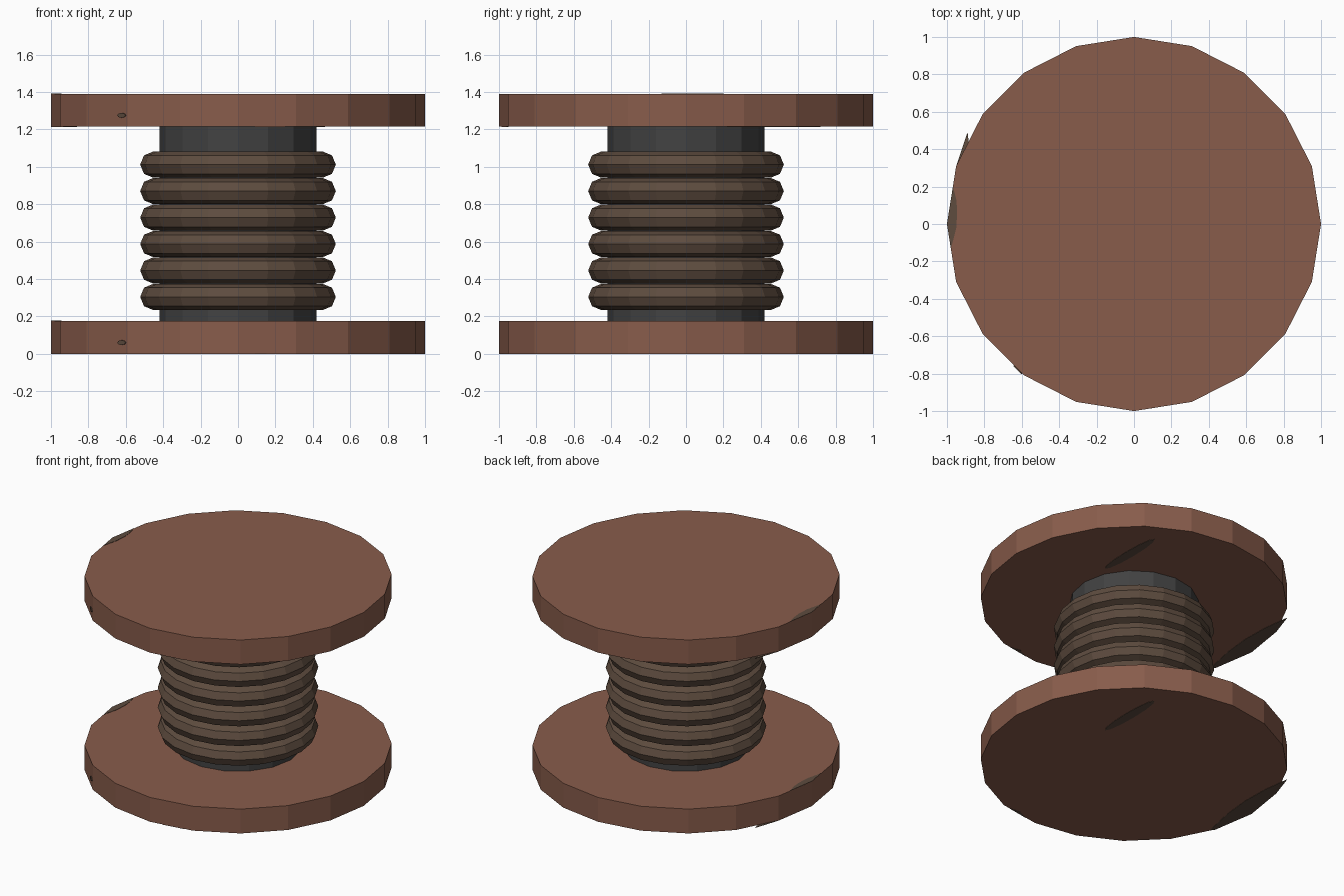
import bpy, bmesh, math

if "Cube" in bpy.data.objects:
    bpy.data.objects.remove(bpy.data.objects["Cube"])

def srgb(*c):
    return [((v / 255 + 0.055) / 1.055) ** 2.4 for v in c] + [1.0]

def material(name, *c):
    m = bpy.data.materials.new(name)
    m.diffuse_color = srgb(*c)
    m.use_nodes = True
    m.node_tree.nodes["Principled BSDF"].inputs["Base Color"].default_value = m.diffuse_color
    return m

WOOD = material("reddish_brown", 136, 92, 75)
CORE = material("charcoal", 66, 66, 66)
CABLE = material("dark_brown", 94, 76, 63)

def finish(bm, name, mat):
    bmesh.ops.recalc_face_normals(bm, faces=bm.faces)
    me = bpy.data.meshes.new(name)
    bm.to_mesh(me)
    bm.free()
    ob = bpy.data.objects.new(name, me)
    bpy.context.collection.objects.link(ob)
    me.materials.append(mat)
    return ob

def cyl(name, r, sides, z0, z1, mat):
    bm = bmesh.new()
    ring = [bm.verts.new((r * math.cos(2 * math.pi * i / sides),
                          r * math.sin(2 * math.pi * i / sides), z0)) for i in range(sides)]
    f = bm.faces.new(ring)
    top = bmesh.ops.extrude_face_region(bm, geom=[f])["geom"]
    bmesh.ops.translate(bm, verts=[v for v in top if isinstance(v, bmesh.types.BMVert)],
                        vec=(0, 0, z1 - z0))
    # extruding can leave the start cap in place or remove it; keep the solid closed
    bmesh.ops.holes_fill(bm, edges=[e for e in bm.edges if e.is_boundary], sides=0)
    return finish(bm, name, mat)

def torus(name, major, minor, n, k, z, mat):
    bm = bmesh.new()
    rings = []
    for i in range(n):
        a = 2 * math.pi * i / n
        ring = []
        for j in range(k):
            b = 2 * math.pi * j / k
            r = major + minor * math.cos(b)
            ring.append(bm.verts.new((r * math.cos(a), r * math.sin(a), z + minor * math.sin(b))))
        rings.append(ring)
    for i in range(n):
        p, q = rings[i], rings[(i + 1) % n]
        for j in range(k):
            bm.faces.new((p[j], q[j], q[(j + 1) % k], p[(j + 1) % k]))
    return finish(bm, name, mat)

def plate(name, pts, offset, mat):
    """Thin plate: outline points pushed out by a small offset."""
    bm = bmesh.new()
    a = [bm.verts.new(p) for p in pts]
    b = [bm.verts.new([p[i] + offset[i] for i in range(3)]) for p in pts]
    bm.faces.new(a)
    bm.faces.new(b)
    for i in range(len(a)):
        j = (i + 1) % len(a)
        bm.faces.new((a[i], a[j], b[j], b[i]))
    return finish(bm, name, mat)

# Core drum
cyl("core", 0.42, 16, 0.17, 1.22, CORE)

# Wound cable rings
for i in range(6):
    torus(f"cable_ring_{i + 1}", 0.453, 0.07, 20, 8, 0.304 + i * 0.1415, CABLE)

# Dark grain streak outlines
top_streak = [(-0.968, 0.20), (-0.95, 0.13), (-0.945, 0.07), (-0.95, -0.02), (-0.978, -0.13), (-1, 0)]
edge_streak = [(-0.93, -0.34), (-0.88, -0.10), (-0.86, 0.10), (-0.865, 0.30), (-0.89, 0.49),
               (-0.951, 0.309), (-1, 0), (-0.951, -0.309)]
long_streak = [(0.43 + 0.035 * math.cos(t * math.pi / 6), 0.47 + 0.25 * math.sin(t * math.pi / 6))
               for t in range(12)]
rim_streak = [(0.09, -0.986), (0.25, -0.96), (0.17, -0.95)]

# Flanges with their streaks
for name, z in (("bottom", 0.0), ("top", 1.215)):
    cyl(f"{name}_flange", 1.0, 20, z, z + 0.175, WOOD)
    plate(f"{name}_upper_streak", [(x, y, z + 0.174) for x, y in top_streak], (0, 0, 0.003), CABLE)
    for n, s in (("edge", edge_streak), ("long", long_streak), ("rim", rim_streak)):
        plate(f"{name}_{n}_streak", [(x, y, z + 0.001) for x, y in s], (0, 0, -0.003), CABLE)
    # small knot on the front left side facet
    knot = []
    for t in range(8):
        u = 0.022 * math.cos(t * math.pi / 4)
        knot.append((-0.62 + u, -0.777 - u, z + 0.06 + 0.013 * math.sin(t * math.pi / 4)))
    plate(f"{name}_knot", knot, (-0.004, -0.004, 0), CABLE)
